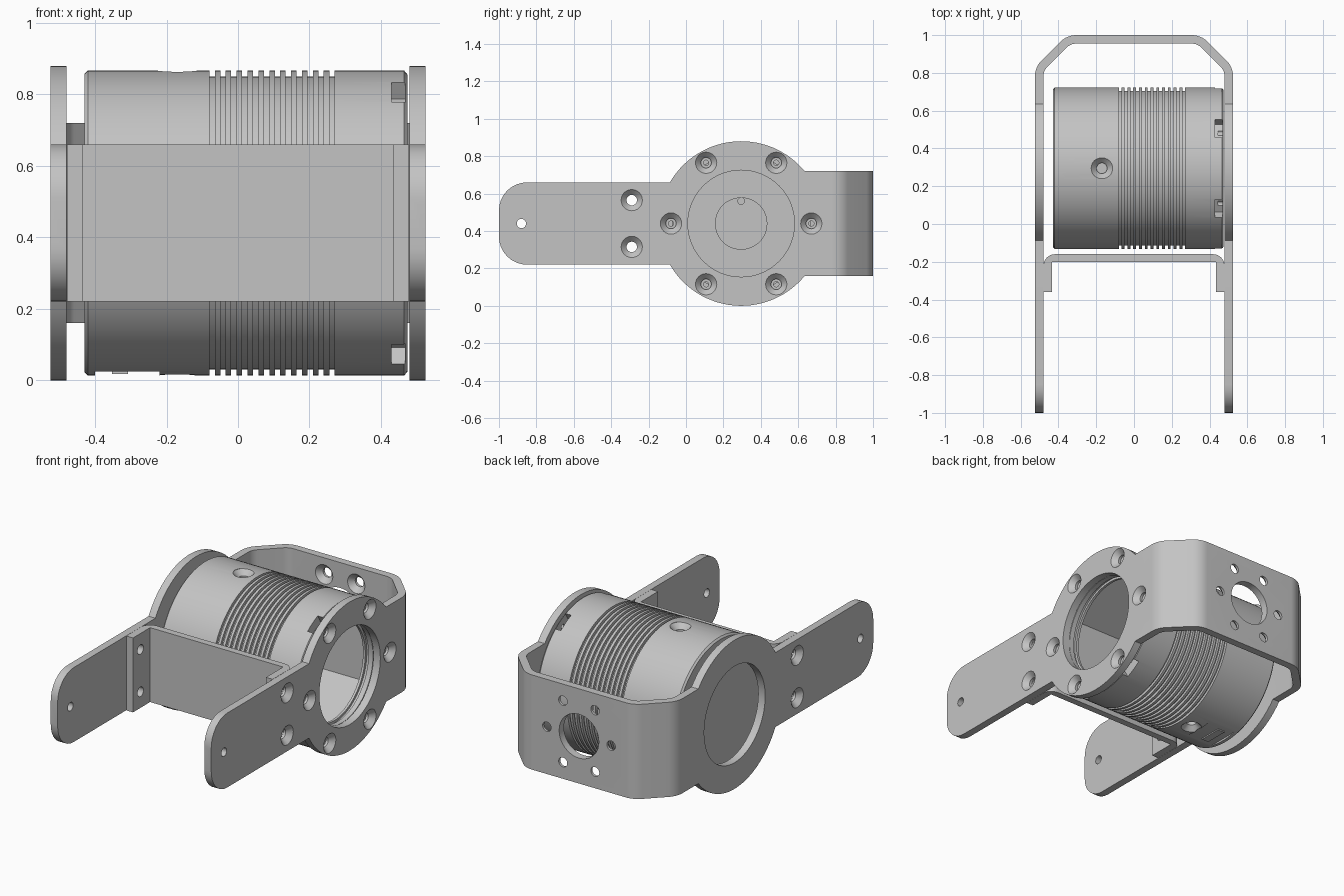
import bpy, bmesh, math
from mathutils import Vector, Matrix

cube = bpy.data.objects.get("Cube")
if cube:
    bpy.data.objects.remove(cube, do_unlink=True)

metal = bpy.data.materials.new("satin grey metal")
metal.use_nodes = True
GREY = (0.55, 0.55, 0.55, 1)
metal.diffuse_color = GREY
metal.node_tree.nodes["Principled BSDF"].inputs["Base Color"].default_value = GREY

CY, CZ = 0.295, 0.44          # motor axis
PLATE, INNER = 0.525, 0.48    # outer and inner faces of the side plates
X, Y, Z = Vector((1, 0, 0)), Vector((0, 1, 0)), Vector((0, 0, 1))


def finish(name, bm):
    bmesh.ops.recalc_face_normals(bm, faces=bm.faces)
    mesh = bpy.data.meshes.new(name)
    bm.to_mesh(mesh)
    bm.free()
    mesh.materials.append(metal)
    obj = bpy.data.objects.new(name, mesh)
    bpy.context.collection.objects.link(obj)
    return obj


def lathe(name, profile, origin, axis, sides=48):
    """Solid of revolution from (distance along axis, radius) pairs."""
    bm = bmesh.new()
    turn = Z.rotation_difference(axis).to_matrix()
    rings = []
    for t, r in profile:
        ring = []
        for k in range(sides):
            a = math.tau * k / sides
            p = Vector((r * math.cos(a), r * math.sin(a), t))
            ring.append(bm.verts.new(turn @ p + Vector(origin)))
        rings.append(ring)
    for lo, hi in zip(rings, rings[1:]):
        for k in range(sides):
            n = (k + 1) % sides
            bm.faces.new((lo[k], lo[n], hi[n], hi[k]))
    bm.faces.new(rings[0])
    bm.faces.new(rings[-1])
    return finish(name, bm)


def extrude(name, outline, axis, lo, hi):
    """Prism from a 2D outline: xy outline along z, or yz outline along x."""
    bm = bmesh.new()
    place = (lambda a, b, h: (a, b, h)) if axis == "z" else (lambda a, b, h: (h, a, b))
    base = [bm.verts.new(place(a, b, lo)) for a, b in outline]
    top = [bm.verts.new(place(a, b, hi)) for a, b in outline]
    bm.faces.new(base)
    bm.faces.new(top)
    for k in range(len(base)):
        n = (k + 1) % len(base)
        bm.faces.new((base[k], base[n], top[n], top[k]))
    return finish(name, bm)


def box(name, size, matrix):
    bm = bmesh.new()
    bmesh.ops.create_cube(bm, size=1, matrix=matrix @ Matrix.Diagonal((*size, 1)))
    return finish(name, bm)


def rounded(points, radius, steps=8):
    """Open path with circular fillets at the inner points."""
    pts = [Vector(p) for p in points]
    out = [pts[0]]
    for a, b, c in zip(pts, pts[1:], pts[2:]):
        u, v = (a - b).normalized(), (c - b).normalized()
        half = (math.pi - u.angle(v)) / 2
        d, w = radius * math.tan(half), math.cos(half)
        for k in range(steps + 1):
            t = k / steps
            f0, f1, f2 = (1 - t) ** 2, 2 * t * (1 - t) * w, t * t
            out.append((f0 * (b + u * d) + f1 * b + f2 * (b + v * d)) / (f0 + f1 + f2))
    return out + [pts[-1]]


def boolean(obj, cutters, operation="DIFFERENCE"):
    for cutter in cutters:
        mod = obj.modifiers.new("cut", "BOOLEAN")
        mod.operation, mod.solver, mod.object = operation, "EXACT", cutter
        graph = bpy.context.evaluated_depsgraph_get()
        mesh = bpy.data.meshes.new_from_object(obj.evaluated_get(graph))
        obj.modifiers.clear()
        obj.data = mesh
        bpy.data.objects.remove(cutter, do_unlink=True)


def drill(origin, axis, radius, depth):
    return lathe("drill", [(-depth, radius), (0.05, radius)], origin, axis, 24)


def countersink(origin, axis, depth=0.11):
    profile = [(-depth, 0.028), (-0.03, 0.028), (0, 0.057), (0.02, 0.057)]
    return lathe("countersink", profile, origin, axis, 24)


def six(radius):
    for k in range(6):
        a = math.radians(60 * k)
        yield radius * math.cos(a), radius * math.sin(a)


def flange_holes():
    return [countersink((s * PLATE, -0.29, z), X * s) for s in (-1, 1) for z in (0.315, 0.565)]


# Bent strap frame: U shape from above, trimmed by its side silhouette
def u_path(x, corner_x, corner_y, end_y, r):
    return rounded([(x, -1), (x, corner_y), (corner_x, end_y),
                    (-corner_x, end_y), (-x, corner_y), (-x, -1)], r)


strap = u_path(PLATE, 0.355, 0.83, 1.0, 0.12) + u_path(INNER, 0.336, 0.811, 0.955, 0.075)[::-1]
frame = extrude("side_and_rear_frame", strap, "z", -0.1, 1.0)


def arc(start, end, n=28):
    angles = [math.radians(start + (end - start) * k / n) for k in range(n + 1)]
    return [(CY + 0.44 * math.cos(a), CZ + 0.44 * math.sin(a)) for a in angles]


silhouette = rounded([(-0.2, 0.22), (-1, 0.22), (-1, 0.66), (-0.2, 0.66)], 0.15)
silhouette += arc(150, 39.5) + [(1.1, 0.72), (1.1, 0.16)] + arc(-39.5, -150)
boolean(frame, [extrude("silhouette", silhouette, "x", -0.7, 0.7)], "INTERSECT")

cuts = flange_holes()
cuts.append(lathe("plate_bore", [(-0.7, 0.285), (0.7, 0.285)], (0, CY, CZ), X, 64))
cuts.append(lathe("tip_hole", [(-0.7, 0.025), (0.7, 0.025)], (0, -0.88, CZ), X, 24))
cuts += [countersink((PLATE, CY + a, CZ + b), X) for a, b in six(0.375)]
cuts += [countersink((a, 0.955, CZ + b), -Y) for a, b in six(0.21)]
cuts.append(lathe("rear_bore", [(-0.1, 0.13), (0.1, 0.13)], (0, 1, CZ), Y, 40))
boolean(frame, cuts)

# Front cross bracket with bolted flanges
outer = rounded([(-0.479, -0.36), (-0.479, -0.16), (0.479, -0.16), (0.479, -0.36)], 0.06)
inner = [(0.435, -0.36), (0.435, -0.2), (-0.435, -0.2), (-0.435, -0.36)]
bracket = extrude("front_cross_bracket", outer + inner, "z", 0.22, 0.66)
boolean(bracket, flange_holes())

# Motor housing with cooling fins
profile = [(-0.43, 0.417), (-0.42, 0.427)]
for k in range(12):
    x = -0.08 + 0.0305 * k
    profile += [(x, 0.427), (x, 0.41), (x + 0.015, 0.41), (x + 0.015, 0.427)]
profile += [(0.465, 0.427), (0.475, 0.415)]
motor = lathe("motor_housing", profile, (0, CY, CZ), X, 96)

# Hollow end: stepped mouth, then a six-sided chamber
mouth = [(0.39, 0.288), (0.425, 0.288), (0.425, 0.302), (0.445, 0.302), (0.445, 0.288), (0.5, 0.288)]
cuts = [lathe("mouth", mouth, (0, CY, CZ), X, 64),
        lathe("chamber", [(-0.2, 0.36), (0.41, 0.36)], (0, CY, CZ), X, 6)]
for k in range(6):
    spin = Matrix.Translation((0, CY, CZ)) @ Matrix.Rotation(math.radians(60 * k), 4, "X")
    cuts.append(box("slot", (0.038, 0.1, 0.11), spin @ Matrix.Translation((0.449, 0.42, 0))))
cuts += [drill((0.475, CY + a, CZ + b), X, 0.014, 0.03) for a, b in six(0.375)]
cuts += [countersink((-0.17, CY, CZ + s * 0.425), Z * s, 0.06) for s in (-1, 1)]
cuts.append(box("flat", (0.18, 0.4, 0.1), Matrix.Translation((-0.31, CY, -0.025))))
boolean(motor, cuts)

# Hub at the chamber floor, and the cable connector underneath
hub = lathe("inner_hub", [(-0.21, 0.14), (-0.18, 0.14)], (0, CY, CZ), X)
boolean(hub, [drill((-0.18, CY, 0.56), X, 0.018, 0.02)])
plug = box("cable_connector", (0.045, 0.14, 0.03), Matrix.Translation((-0.33, CY, 0.033)))

for part in (frame, bracket, motor, hub, plug):
    bpy.ops.object.select_all(action="DESELECT")
    part.select_set(True)
    bpy.context.view_layer.objects.active = part
    bpy.ops.object.shade_smooth_by_angle(angle=math.radians(28))
